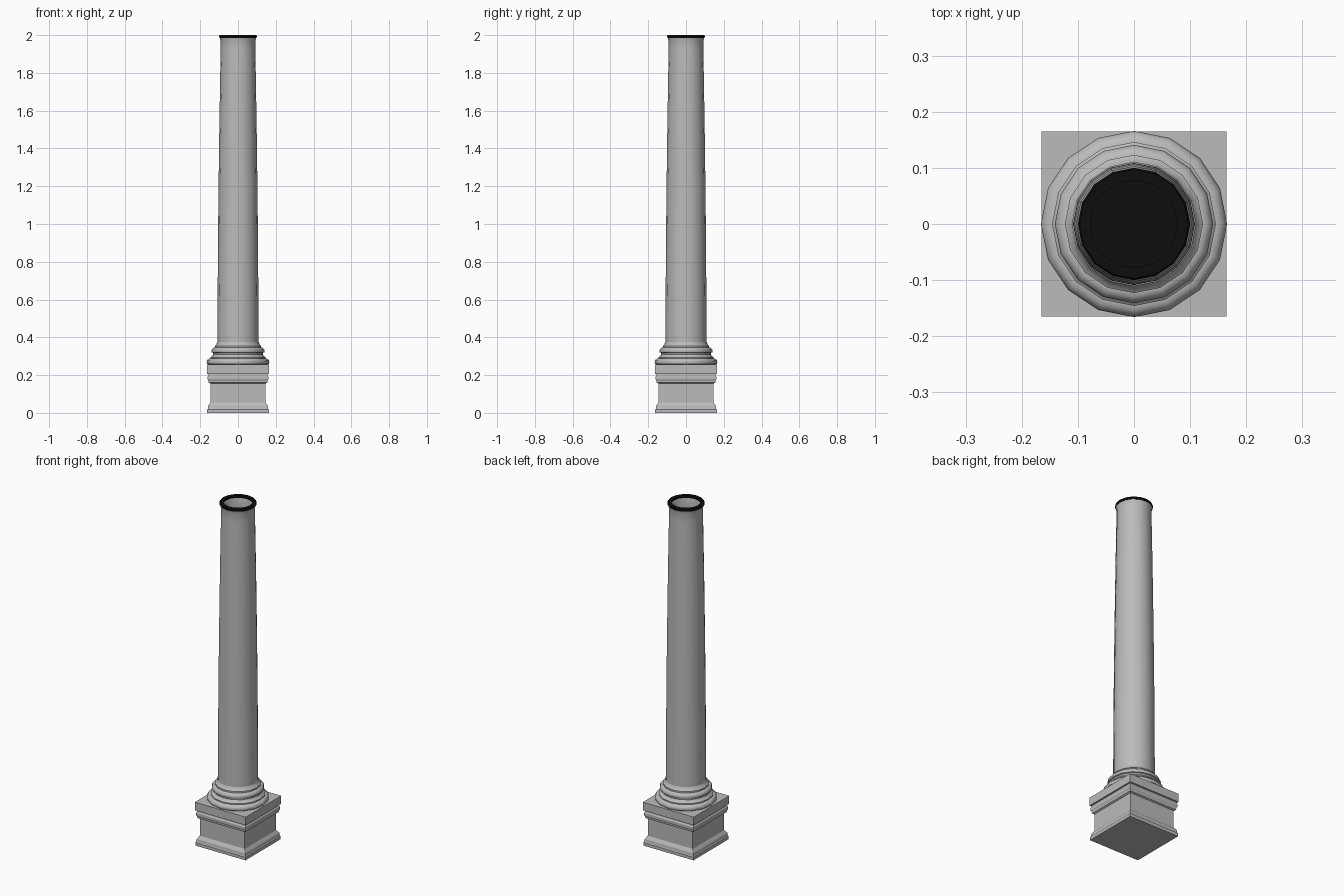
import bpy, bmesh, math

if "Cube" in bpy.data.objects:
    bpy.data.objects.remove(bpy.data.objects["Cube"])

def material(name, rgb):
    m = bpy.data.materials.new(name)
    m.diffuse_color = (*rgb, 1)
    m.use_nodes = True
    m.node_tree.nodes["Principled BSDF"].inputs["Base Color"].default_value = m.diffuse_color
    return m

STONE = material("grey_stone", (0.5, 0.5, 0.5))
BLACK = material("black_trim", (0.004, 0.004, 0.004))

def lathe(name, profile, sides, mat, turn=0.0, scale=1.0, cap=False, closed=False, angle=35):
    """Sweep a (radius, z) profile around z; sides=4 gives square mouldings."""
    bm = bmesh.new()
    rings = []
    for r, z in profile:
        rings.append([bm.verts.new((r * scale * math.cos(turn + 2 * math.pi * i / sides),
                                    r * scale * math.sin(turn + 2 * math.pi * i / sides), z))
                      for i in range(sides)])
    pairs = list(zip(rings, rings[1:]))
    if closed:
        pairs.append((rings[-1], rings[0]))
    for a, b in pairs:
        for i in range(sides):
            j = (i + 1) % sides
            bm.faces.new((a[i], a[j], b[j], b[i]))
    if cap:
        bm.faces.new(rings[0][::-1])
        bm.faces.new(rings[-1])
    me = bpy.data.meshes.new(name)
    bm.to_mesh(me)
    bm.free()
    me.materials.append(mat)
    ob = bpy.data.objects.new(name, me)
    bpy.context.collection.objects.link(ob)
    bpy.context.view_layer.objects.active = ob
    ob.select_set(True)
    bpy.ops.object.shade_smooth_by_angle(angle=math.radians(angle))
    ob.select_set(False)
    return ob

# square pedestal: plinth, die, cornice
lathe("pedestal", [(.163, 0), (.163, .018), (.160, .022), (.158, .038), (.150, .05),
                   (.146, .056), (.146, .155), (.155, .16), (.157, .172), (.161, .178),
                   (.161, .192), (.157, .198), (.157, .205), (.165, .207), (.165, .255)],
      4, STONE, turn=math.pi / 4, scale=math.sqrt(2), cap=True, angle=20)

# round attic base: lower torus, scotia, upper torus, fillet
lathe("column_base", [(.155, .255), (.163, .26), (.166, .269), (.163, .279), (.154, .287),
                      (.146, .288), (.146, .294), (.137, .301), (.131, .31), (.132, .318),
                      (.139, .321), (.141, .329), (.138, .338), (.130, .345), (.123, .346),
                      (.123, .355), (.116, .36), (.110, .375)], 16, STONE)

# hollow tapering shaft with gentle swelling
lathe("shaft", [(.109, .37), (.108, .6), (.106, .9), (.103, 1.2), (.099, 1.5),
                (.095, 1.75), (.092, 1.92), (.092, 1.97), (.096, 1.985)], 16, STONE)

# black ring at the open top
lathe("top_ring", [(.078, 1.986), (.097, 1.986), (.100, 1.993), (.097, 2.0), (.078, 2.0)],
      16, BLACK, closed=True)

# dark floor deep inside the hollow shaft
lathe("shaft_floor", [(.108, .372), (.108, .376)], 16, BLACK, cap=True)
